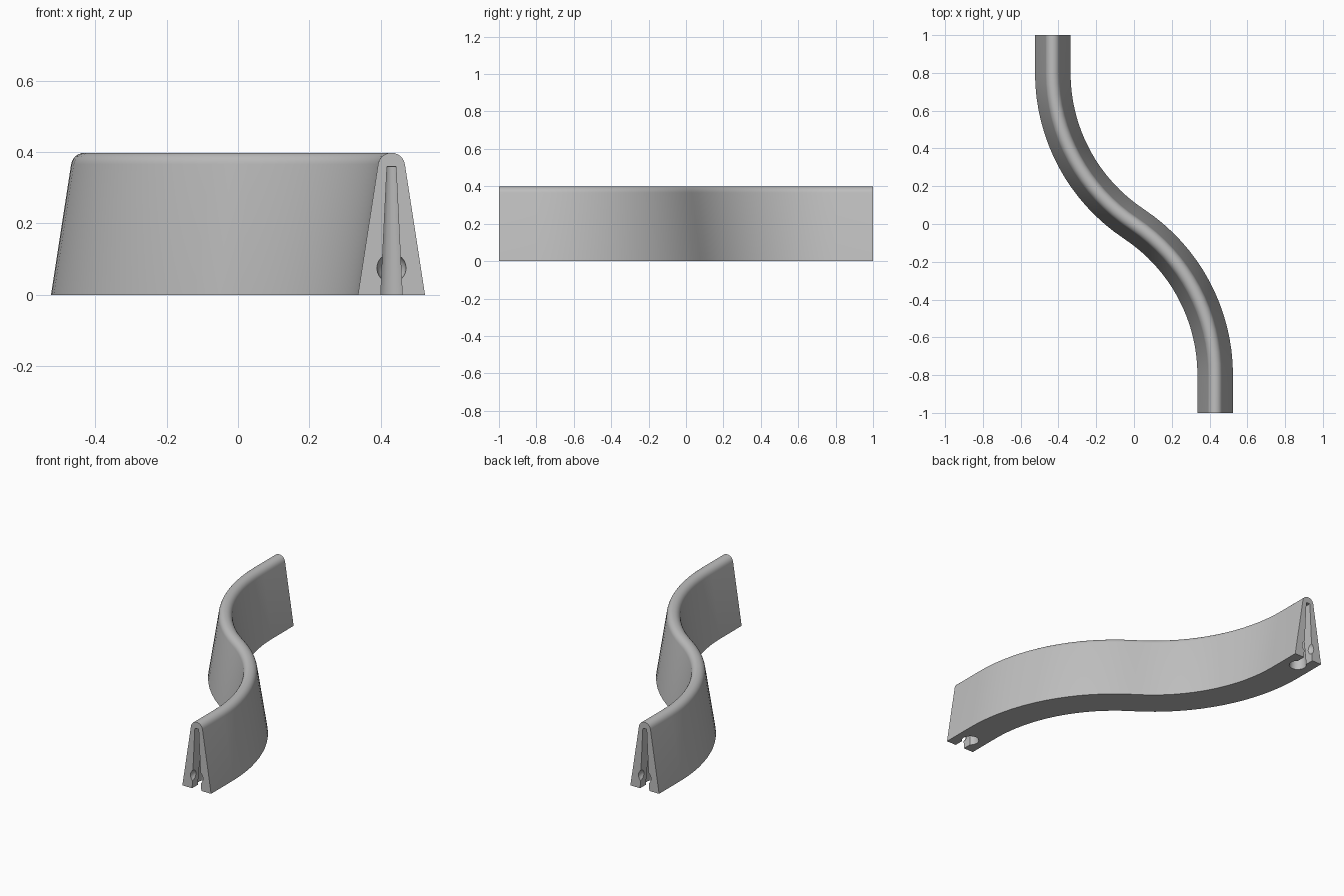
import bpy, bmesh, math
from mathutils import Vector

if "Cube" in bpy.data.objects:
    bpy.data.objects.remove(bpy.data.objects["Cube"], do_unlink=True)

END_X, STRAIGHT_Y = 0.43, 0.8          # wall end offset and start of the bend
BASE, TOP_R, TOP_Z = 0.094, 0.038, 0.36  # half width at floor, ridge radius and centre

grey = bpy.data.materials.new("plain grey")
grey.use_nodes = True
grey.diffuse_color = (0.52, 0.52, 0.52, 1)
grey.node_tree.nodes["Principled BSDF"].inputs["Base Color"].default_value = grey.diffuse_color


def add_object(name, bm):
    bmesh.ops.recalc_face_normals(bm, faces=bm.faces)
    mesh = bpy.data.meshes.new(name)
    bm.to_mesh(mesh)
    bm.free()
    mesh.materials.append(grey)
    obj = bpy.data.objects.new(name, mesh)
    bpy.context.collection.objects.link(obj)
    return obj


def loft(rings):
    """Bridge equal closed rings and cap both ends."""
    bm = bmesh.new()
    loops = [[bm.verts.new(p) for p in ring] for ring in rings]
    n = len(loops[0])
    for a, b in zip(loops, loops[1:]):
        for i in range(n):
            j = (i + 1) % n
            bm.faces.new((a[i], a[j], b[j], b[i]))
    bm.faces.new(loops[0])
    bm.faces.new(loops[-1])
    return bm


# Tapered cross-section with a rounded ridge
lean = math.atan2(BASE - TOP_R, TOP_Z)
profile = [(BASE, 0)]
for i in range(13):
    a = lean + (math.pi - 2 * lean) * i / 12
    profile.append((TOP_R * math.cos(a), TOP_Z + TOP_R * math.sin(a)))
profile.append((-BASE, 0))

# S-shaped centre line: straight end, two mirrored arcs, straight end
turn = 2 * math.atan2(END_X, STRAIGHT_Y)
radius = STRAIGHT_Y / math.sin(turn)
half = [(END_X, -1, 0)]
for i in range(17):
    a = turn * i / 16
    half.append((END_X - radius * (1 - math.cos(a)), -STRAIGHT_Y + radius * math.sin(a), a))
path = half + [(-x, -y, a) for x, y, a in reversed(half[:-1])]

wall = add_object("curved_wall", loft([
    [Vector((x + u * math.cos(a), y + u * math.sin(a), z)) for u, z in profile]
    for x, y, a in path]))


def carve(cutter):
    cutter.hide_render = True
    mod = wall.modifiers.new(cutter.name, 'BOOLEAN')
    mod.operation, mod.solver, mod.object = 'DIFFERENCE', 'EXACT', cutter
    bpy.ops.object.modifier_apply(modifier=mod.name)
    bpy.data.objects.remove(cutter, do_unlink=True)


bpy.ops.object.select_all(action='DESELECT')
bpy.context.view_layer.objects.active = wall
wall.select_set(True)

# Connector socket in each end: tapered slot, conical well and round snap dent
for side in (1, -1):
    cx, end, well_y = side * END_X, -side * 1.0, -side * 0.91

    def slot_ring(w, z):
        return [(cx - w, end * 1.03, z), (cx + w, end * 1.03, z),
                (cx + w, well_y, z), (cx - w, well_y, z)]

    def well_ring(r, z):
        return [(cx + r * math.cos(math.tau * i / 16),
                 well_y + r * math.sin(math.tau * i / 16), z) for i in range(16)]

    carve(add_object("slot_cutter", loft([slot_ring(0.031, -0.02), slot_ring(0.0125, 0.36)])))
    carve(add_object("well_cutter", loft([well_ring(0.05, -0.02), well_ring(0.02, 0.358)])))
    dent = bmesh.new()
    bmesh.ops.create_uvsphere(dent, u_segments=20, v_segments=12, radius=0.041)
    bmesh.ops.translate(dent, verts=dent.verts, vec=(cx, end, 0.075))
    carve(add_object("dent_cutter", dent))

bpy.ops.object.shade_smooth_by_angle(angle=math.radians(30))
